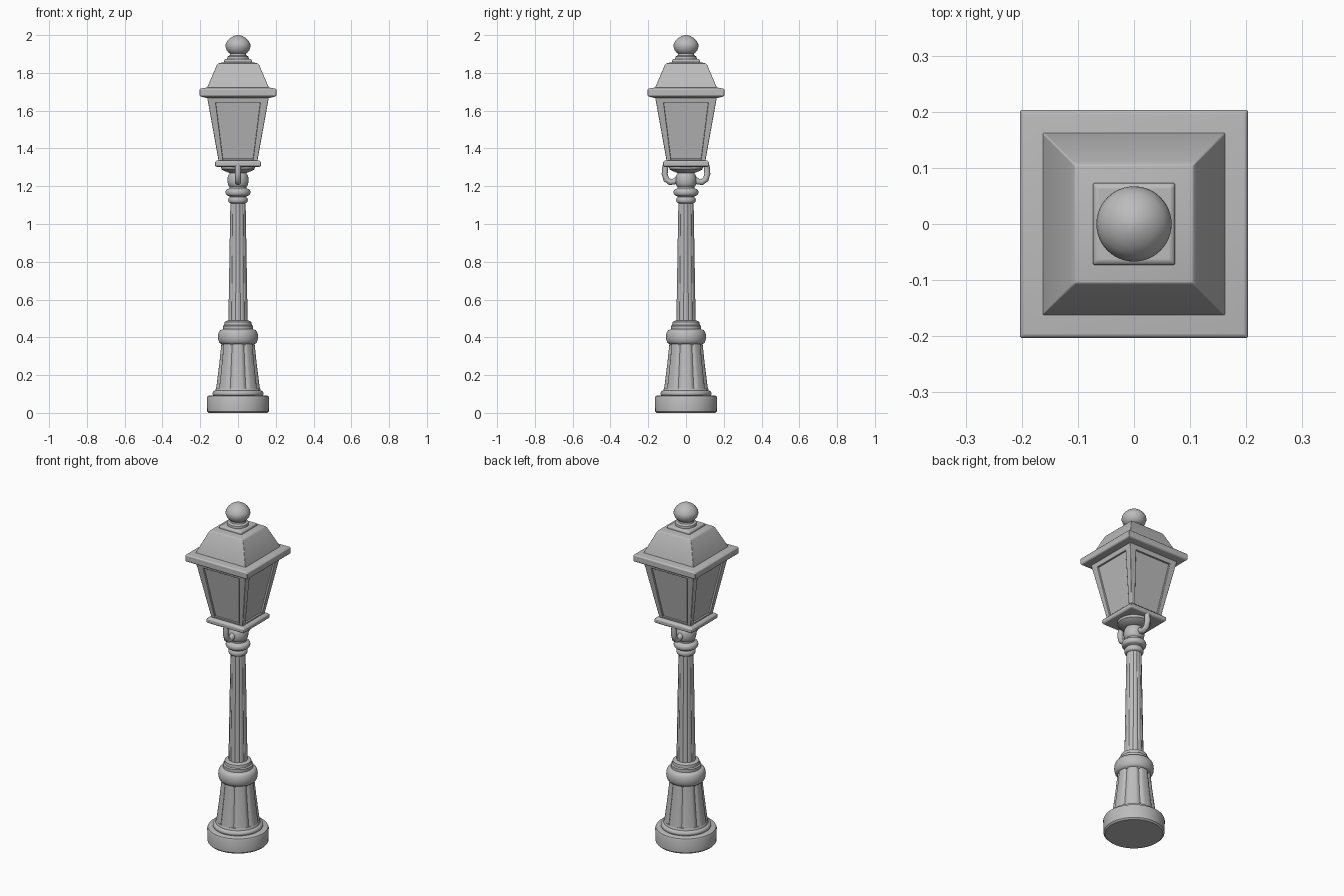
import bpy, bmesh, math
from mathutils import Vector

if "Cube" in bpy.data.objects:
    bpy.data.objects.remove(bpy.data.objects["Cube"])

metal = bpy.data.materials.new("grey_metal")
metal.diffuse_color = (0.5, 0.5, 0.5, 1)
metal.use_nodes = True
metal.node_tree.nodes["Principled BSDF"].inputs["Base Color"].default_value = metal.diffuse_color


def finish(name, bm, bevel=0.0, angle=35):
    bmesh.ops.recalc_face_normals(bm, faces=bm.faces)
    me = bpy.data.meshes.new(name)
    bm.to_mesh(me)
    bm.free()
    ob = bpy.data.objects.new(name, me)
    bpy.context.collection.objects.link(ob)
    me.materials.append(metal)
    if bevel:
        m = ob.modifiers.new("bevel", 'BEVEL')
        m.width, m.segments = bevel, 2
    bpy.ops.object.select_all(action='DESELECT')
    ob.select_set(True)
    bpy.context.view_layer.objects.active = ob
    bpy.ops.object.shade_smooth_by_angle(angle=math.radians(angle))
    return ob


def loft(name, rings, bevel=0.0, angle=35):
    """Skin a stack of closed rings and cap both ends."""
    bm = bmesh.new()
    rows = [[bm.verts.new(p) for p in ring] for ring in rings]
    n = len(rows[0])
    for a, b in zip(rows, rows[1:]):
        for i in range(n):
            j = (i + 1) % n
            bm.faces.new((a[i], a[j], b[j], b[i]))
    bm.faces.new(rows[0][::-1])
    bm.faces.new(rows[-1])
    return finish(name, bm, bevel, angle)


def turned(name, profile, n=48, scale=lambda a: 1.0):
    """Lathe (radius, height) pairs; scale shapes the cross-section by angle."""
    ang = [2 * math.pi * i / n for i in range(n)]
    return loft(name, [[(r * scale(a) * math.cos(a), r * scale(a) * math.sin(a), z)
                        for a in ang] for r, z in profile])


def rect(x0, x1, y0, y1, z):
    return [(x0, y0, z), (x1, y0, z), (x1, y1, z), (x0, y1, z)]


def square(name, profile, bevel=0.004):
    """Stack square sections given as (half width, height)."""
    return loft(name, [rect(-h, h, -h, h, z) for h, z in profile], bevel, 30)


def arc(r0, bulge, z0, z1, steps=8):
    """Rounded moulding between two heights."""
    return [(r0 + bulge * math.sin(math.pi * i / steps),
             (z0 + z1) / 2 - (z1 - z0) / 2 * math.cos(math.pi * i / steps))
            for i in range(steps + 1)]


# Round foot and its stepped moulding
turned("foot", [(0.155, 0), (0.163, 0.008), (0.165, 0.08), (0.161, 0.089), (0.15, 0.093)])
turned("foot_moulding", arc(0.12, 0.015, 0.088, 0.118) + [(0.119, 0.122), (0.116, 0.13)])

# Pedestal with eight panels divided by grooves
turned("pedestal", [(0.118, 0.115), (0.113, 0.15), (0.098, 0.27), (0.087, 0.375)], 96,
       lambda a: 1 - 0.07 * max(0, math.cos(8 * a + math.pi)) ** 3)

# Swelling collar above the pedestal
turned("pedestal_collar", [(0.085, 0.36)] + arc(0.088, 0.018, 0.365, 0.44)
       + [(0.08, 0.443), (0.08, 0.46), (0.073, 0.465), (0.071, 0.482), (0.058, 0.488)])

# Tapered, lightly fluted pole
turned("pole", [(0.052, 0.47), (0.049, 0.6), (0.045, 0.85), (0.04, 1.13)], 96,
       lambda a: 1 - 0.05 * max(0, math.cos(12 * a + math.pi)) ** 2)

# Rings at the pole top and the ball carrying the lantern
turned("neck_rings", [(0.038, 1.108)] + arc(0.044, 0.008, 1.112, 1.142)
       + [(0.044, 1.146)] + arc(0.054, 0.012, 1.15, 1.185) + [(0.046, 1.19), (0.045, 1.2)])
turned("neck_ball", [(0.045, 1.19)] + arc(0.04, 0.016, 1.195, 1.27)
       + [(0.036, 1.275), (0.036, 1.29)])

# Two curved brackets, front and back
for side, name in ((-1, "front_bracket"), (1, "back_bracket")):
    ctrl = [(0.109, 1.31), (0.113, 1.265), (0.104, 1.235), (0.084, 1.222),
            (0.064, 1.224), (0.045, 1.238), (0.02, 1.245)]
    rings = []
    for i, (y, z) in enumerate(ctrl):
        a, b = ctrl[max(i - 1, 0)], ctrl[min(i + 1, len(ctrl) - 1)]
        t = Vector((0, b[0] - a[0], b[1] - a[1])).normalized()
        u = Vector((0, -t.z, t.y))
        ring = []
        for k in range(12):
            w = 2 * math.pi * k / 12
            p = Vector((0, y, z)) + 0.016 * (math.cos(w) * u + math.sin(w) * Vector((1, 0, 0)))
            ring.append((p.x, side * p.y, p.z))
        rings.append(ring)
    loft(name, rings, angle=45)

# Lantern floor
turned("lantern_boss", [(0.045, 1.27), (0.075, 1.282), (0.088, 1.29), (0.09, 1.308)])
square("lantern_floor", [(0.116, 1.303), (0.122, 1.309), (0.122, 1.328), (0.112, 1.337)], 0.003)

# Recessed panes
square("lantern_panes", [(0.09, 1.33), (0.155, 1.68)], 0)

# Tapered corner posts
for sx in (-1, 1):
    for sy in (-1, 1):
        ring = lambda a, b, z: rect(sx * a, sx * b, sy * a, sy * b, z)
        loft("corner_post", [ring(0.078, 0.102, 1.33), ring(0.122, 0.165, 1.68)], 0.003, 30)

# Rails along the pane bottoms and tops
square("bottom_rail", [(0.101, 1.33), (0.104, 1.346)], 0.002)
square("top_rail", [(0.158, 1.642), (0.165, 1.68)], 0.002)

# Brim and sloped roof
square("roof_brim", [(0.17, 1.668), (0.198, 1.675), (0.203, 1.68), (0.203, 1.712), (0.198, 1.717),
                     (0.163, 1.723)], 0.002)
square("roof", [(0.164, 1.715), (0.161, 1.728), (0.112, 1.842), (0.105, 1.85), (0.07, 1.858)], 0.002)

# Stepped cap and ball finial
square("roof_cap", [(0.073, 1.85), (0.073, 1.868), (0.066, 1.874)], 0.003)
turned("finial_neck", [(0.058, 1.87), (0.056, 1.886), (0.044, 1.893), (0.042, 1.905)])
turned("finial", [(0.03, 1.896), (0.048, 1.905), (0.06, 1.92), (0.067, 1.941), (0.064, 1.956),
                  (0.055, 1.972), (0.04, 1.986), (0.022, 1.996), (0.006, 2.0)])
